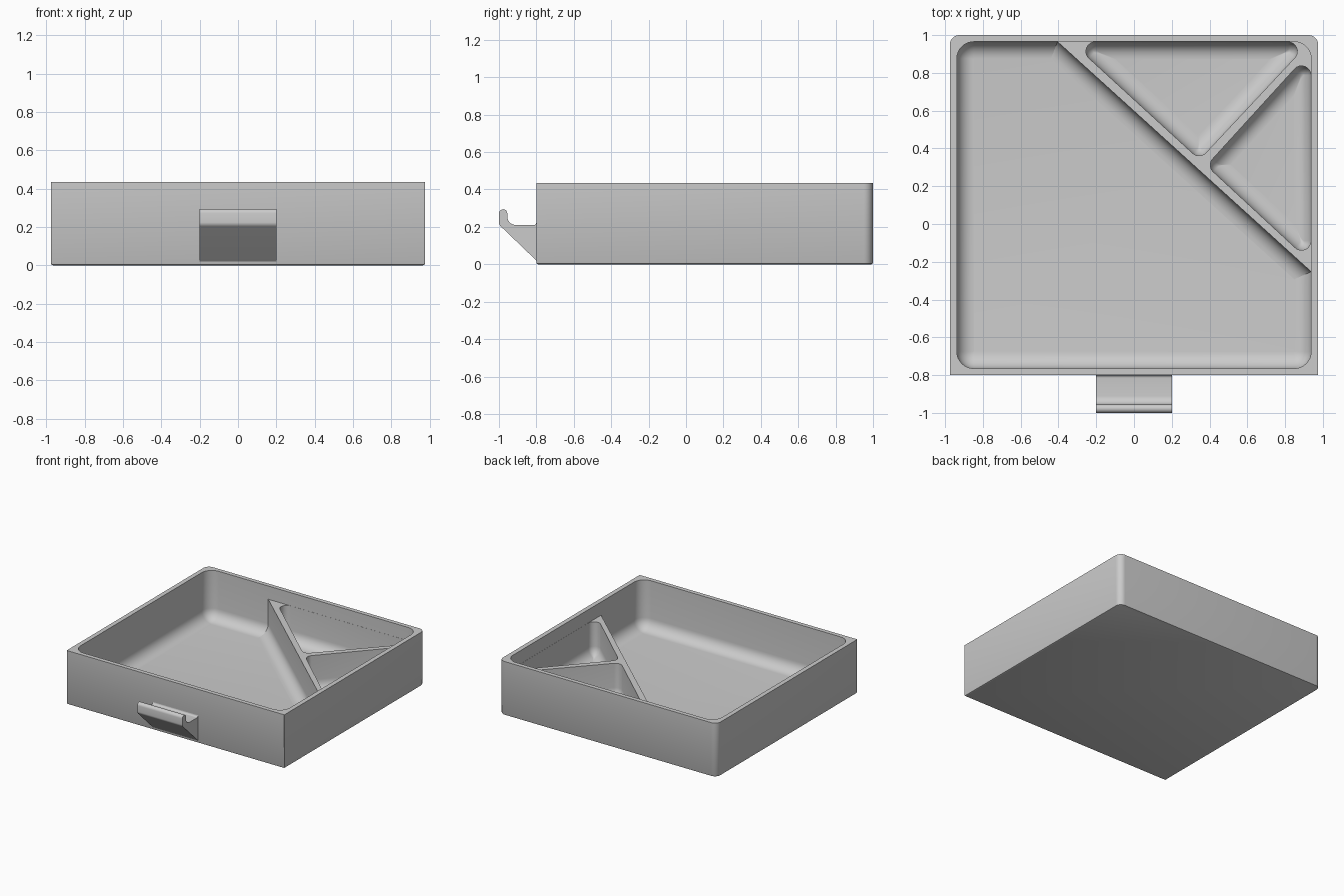
import bpy, bmesh, math
from mathutils import Vector

cube = bpy.data.objects.get("Cube")
if cube:
    bpy.data.objects.remove(cube, do_unlink=True)

GREY = (0.6, 0.6, 0.6, 1)
grey = bpy.data.materials.new("plain grey")
grey.use_nodes = True
grey.diffuse_color = GREY
grey.node_tree.nodes["Principled BSDF"].inputs["Base Color"].default_value = GREY

HEIGHT, FLOOR, FILLET, LEDGE = 0.435, 0.04, 0.09, 0.328
STEPS = 8


def ring(points, radii, inset, z):
    """Counter-clockwise outline with rounded corners, moved inwards by inset."""
    pts = [Vector(p) for p in points]
    out = []
    for i, p in enumerate(pts):
        u = (p - pts[i - 1]).normalized()
        v = (pts[(i + 1) % len(pts)] - p).normalized()
        n1, n2 = Vector((u.y, -u.x)), Vector((v.y, -v.x))
        mid = (n1 + n2).normalized()
        r = max(radii[i] - inset, 0.002)
        centre = p - mid * (inset + r) / mid.dot(n1)
        start = math.atan2(n1.y, n1.x)
        turn = math.atan2(u.x * v.y - u.y * v.x, u.dot(v))
        for k in range(STEPS + 1):
            a = start + turn * k / STEPS
            out.append((centre.x + r * math.cos(a), centre.y + r * math.sin(a), z))
    return out


def loft(name, rings):
    """Skin a stack of matching rings and cap both ends."""
    bm = bmesh.new()
    rows = [[bm.verts.new(c) for c in r] for r in rings]
    for a, b in zip(rows, rows[1:]):
        for i in range(len(a)):
            j = (i + 1) % len(a)
            bm.faces.new((a[i], a[j], b[j], b[i]))
    bm.faces.new(rows[0][::-1])
    bm.faces.new(rows[-1])
    bmesh.ops.recalc_face_normals(bm, faces=bm.faces)
    mesh = bpy.data.meshes.new(name)
    bm.to_mesh(mesh)
    bm.free()
    mesh.materials.append(grey)
    obj = bpy.data.objects.new(name, mesh)
    bpy.context.collection.objects.link(obj)
    return obj


def activate(obj):
    bpy.ops.object.select_all(action='DESELECT')
    obj.select_set(True)
    bpy.context.view_layer.objects.active = obj


def smooth(obj):
    activate(obj)
    bpy.ops.object.shade_smooth_by_angle(angle=math.radians(32))


def cove(floor):
    """Steps (inset, z) of the quarter-round between a wall and the floor."""
    for k in range(STEPS + 1):
        a = math.pi / 2 * k / STEPS
        yield FILLET * (1 - math.cos(a)), floor + FILLET * (1 - math.sin(a))


# Tray: outer skin with rounded back corners, rim, and coved inside
outer = [(-0.975, -0.8), (0.975, -0.8), (0.975, 1), (-0.975, 1)]
inner = [(-0.938, -0.765), (0.938, -0.765), (0.938, 0.965), (-0.938, 0.965)]
outer_r, inner_r = [0.002, 0.002, 0.05, 0.05], [FILLET] * 4
tray = loft("tray",
            [ring(outer, outer_r, d, z) for d, z in ((0.01, 0), (0.003, 0.003), (0, 0.01), (0, HEIGHT))]
            + [ring(inner, inner_r, 0, HEIGHT)]
            + [ring(inner, inner_r, d, z) for d, z in cove(FLOOR)])
smooth(tray)


# Corner divider: a low triangular block with a coved diagonal side
def wedge(flare, z):
    return ring([(0.958, -0.271 - 1.35 * flare), (0.958, 0.985),
                 (-0.427 - 1.488 * flare, 0.985)], [0.002] * 3, 0, z)


divider = loft("corner_divider",
               [wedge(FILLET, FLOOR - 0.01)]
               + [wedge(FILLET - d, z) for d, z in [(0, FLOOR)]]
               + [wedge(d, z) for d, z in list(
                   (FILLET * (1 - math.sin(a)), FLOOR + FILLET * (1 - math.cos(a)))
                   for a in [math.pi / 2 * k / STEPS for k in range(1, STEPS + 1)])]
               + [wedge(0, LEDGE)])

# Two rounded triangular pockets hollow out the divider
pockets = {
    "back_pocket": [(0.347, 0.341), (0.93, 0.964), (-0.333, 0.964)],
    "side_pocket": [(0.937, -0.203), (0.937, 0.916), (0.384, 0.309)],
}
for name, tri in pockets.items():
    cutter = loft(name, [ring(tri, [0.05] * 3, 0, HEIGHT)]
                  + [ring(tri, [0.05] * 3, d, z) for d, z in cove(FLOOR + 0.001)])
    cutter.hide_render = True
    cut = divider.modifiers.new(name, 'BOOLEAN')
    cut.operation, cut.solver, cut.object = 'DIFFERENCE', 'EXACT', cutter
    activate(divider)
    bpy.ops.object.modifier_apply(modifier=cut.name)
    bpy.data.objects.remove(cutter, do_unlink=True)
smooth(divider)


# Front hook: side profile with round lip, extruded across
def arc(y, z, r, start, end):
    for k in range(STEPS + 1):
        a = math.radians(start + (end - start) * k / STEPS)
        yield y + r * math.cos(a), z + r * math.sin(a)


profile = [(-0.79, 0.01), (-0.79, 0.225), (-0.8, 0.225)]
profile += arc(-0.815, 0.225, 0.015, 0, -90)
profile += arc(-0.91, 0.255, 0.045, 270, 180)
profile += arc(-0.9775, 0.272, 0.0225, 0, 180)
profile += arc(-0.97, 0.225, 0.03, 180, 225)
profile += [(-0.8, 0.02)]
hook = loft("front_hook", [[(x, y, z) for y, z in profile] for x in (-0.202, 0.202)])
smooth(hook)
